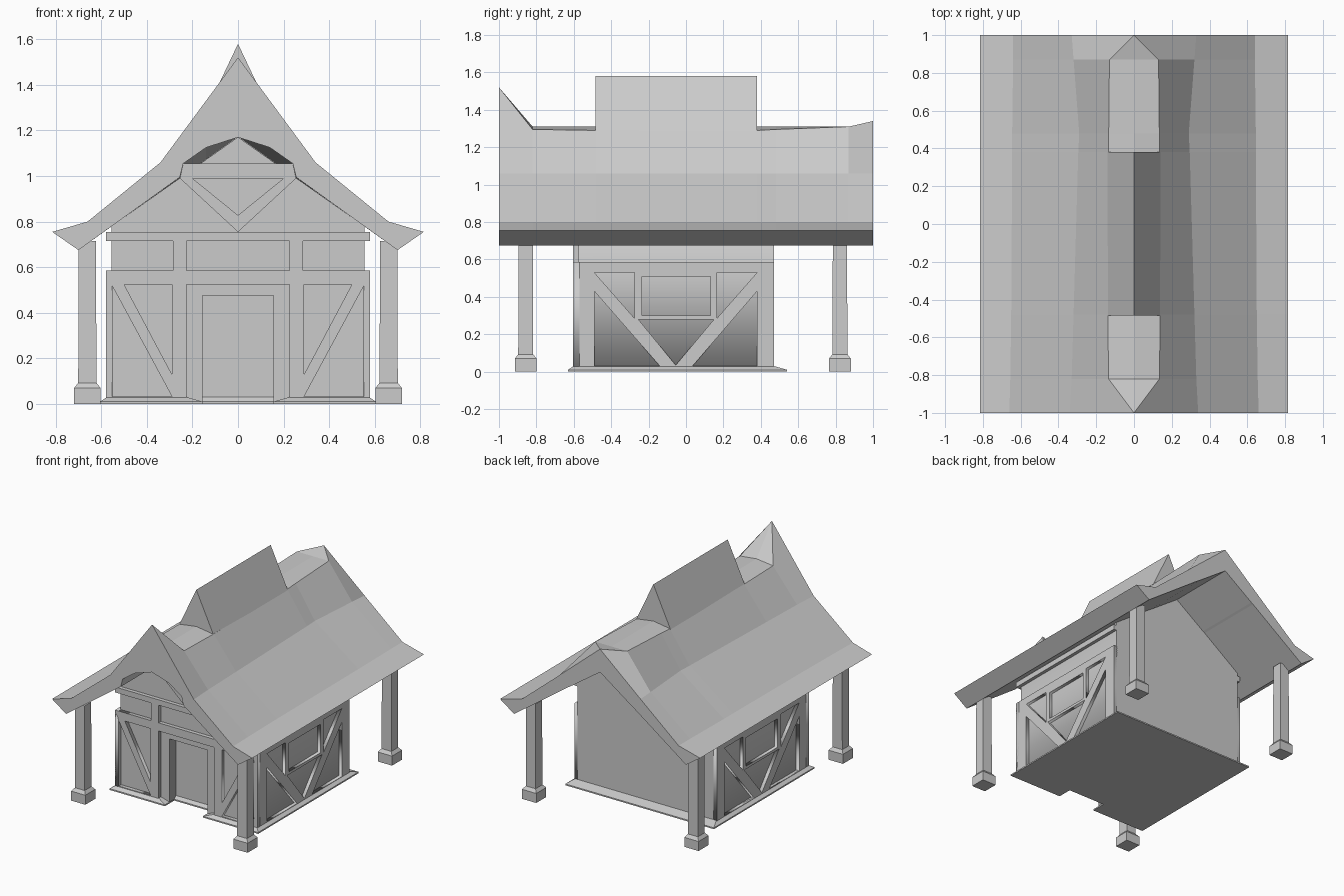
import bpy, bmesh
from mathutils import Matrix

if "Cube" in bpy.data.objects:
    bpy.data.objects.remove(bpy.data.objects["Cube"])


def finish(name, bm):
    bmesh.ops.remove_doubles(bm, verts=bm.verts, dist=0.0005)
    bmesh.ops.recalc_face_normals(bm, faces=bm.faces)
    me = bpy.data.meshes.new(name)
    bm.to_mesh(me)
    bm.free()
    ob = bpy.data.objects.new(name, me)
    bpy.context.collection.objects.link(ob)
    return ob


def loft(name, rings):
    """Closed solid through rings with equal point counts."""
    bm = bmesh.new()
    vs = [[bm.verts.new(p) for p in r] for r in rings]
    n = len(vs[0])
    for a, b in zip(vs, vs[1:]):
        for i in range(n):
            j = (i + 1) % n
            bm.faces.new((a[i], a[j], b[j], b[i]))
    bm.faces.new(vs[0])
    bm.faces.new(vs[-1])
    return finish(name, bm)


def box(name, x0, x1, y0, y1, z0, z1):
    ring = [(x0, y0), (x1, y0), (x1, y1), (x0, y1)]
    return loft(name, [[(x, y, z) for x, y in ring] for z in (z0, z1)])


def plate(name, outline, holes, d0, d1, axis='Y'):
    """Flat outline with holes, extruded from d0 to d1 along Y (front) or X (side)."""
    cu = bpy.data.curves.new(name, 'CURVE')
    cu.dimensions = '2D'
    cu.fill_mode = 'BOTH'
    cu.extrude = abs(d1 - d0) / 2
    for loop in [outline] + holes:
        sp = cu.splines.new('POLY')
        sp.points.add(len(loop) - 1)
        for p, (u, v) in zip(sp.points, loop):
            p.co = (u, v, 0, 1)
        sp.use_cyclic_u = True
    tmp = bpy.data.objects.new(name + "_tmp", cu)
    bpy.context.collection.objects.link(tmp)
    dg = bpy.context.evaluated_depsgraph_get()
    me = bpy.data.meshes.new_from_object(tmp.evaluated_get(dg))
    bm = bmesh.new()
    bm.from_mesh(me)
    bpy.data.objects.remove(tmp)
    bpy.data.meshes.remove(me)
    m = (d0 + d1) / 2
    if axis == 'Y':
        mat = Matrix(((1, 0, 0, 0), (0, 0, -1, m), (0, 1, 0, 0), (0, 0, 0, 1)))
    else:
        mat = Matrix(((0, 0, 1, m), (1, 0, 0, 0), (0, 1, 0, 0), (0, 0, 0, 1)))
    bm.transform(mat)
    return finish(name, bm)


def flip(pts):
    return [(-x, z) for x, z in pts]


def sym(half):
    """Outline from a right half, mirrored to the left."""
    return half + flip(half)[::-1]


# Roof: sections from front to back (y, ridge z, shoulder x, shoulder z, mid x, low x)
sections = [(-1, 1.52, 0, 1.52, .34, .66), (-.82, 1.31, .135, 1.295, .33, .655),
            (-.48, 1.31, .138, 1.29, .32, .65), (.38, 1.31, .135, 1.29, .295, .645),
            (.48, 1.31, .134, 1.295, .29, .645), (.87, 1.31, .13, 1.31, .32, .64),
            (1, 1.34, 0, 1.34, .33, .64)]
arch = [(.255, .995), (.24, 1.055), (.14, 1.125)]
straight = [(.255, .993), (.24, 1.002), (.14, 1.072)]
rings = []
for y, rz, sx, sz, mx, lx in sections:
    under = arch if y < 0 else straight
    half = [(sx, sz), (mx, 1.06), (lx, .80), (.815, .755), (.70, .675)] + under
    loop = [(0, rz)] + half + [(0, 1.17)] + flip(half)[::-1]
    rings.append([(x, y, z) for x, z in loop])
loft("roof", rings)

# Raised ridge in the middle of the roof
loft("ridge_cap", [[(-.14, y, 1.285), (.14, y, 1.285), (0, y, 1.58)] for y in (-.485, .38)])

# Wall core and front wall with door opening
plate("wall_core", [(-.555, .01), (.555, .01), (.555, .78), (0, 1.175), (-.555, .78)], [], -.50, .47)
plate("front_wall", sym([(.155, .475), (.155, .01), (.555, .01), (.555, .78), (0.001, 1.17)]),
      [], -.575, -.495)

# Front timber frame: braced panels either side of the door
tri_a = [(.50, .525), (.29, .525), (.29, .13)]
tri_b = [(.553, .52), (.553, .033), (.29, .033)]
plate("front_frame", sym([(.225, .525), (.225, .01), (.58, .01), (.58, .585)]),
      [tri_a, tri_b, flip(tri_a), flip(tri_b)], -.603, -.57)
for s, side in ((1, "right"), (-1, "left")):
    box("front_stud_" + side, *sorted((s * .225, s * .285)), -.603, -.57, .58, .72)
box("top_beam", -.58, .58, -.603, .47, .715, .755)

# Gable timbers
plate("gable_frame", sym([(.0005, .755), (.255, .99), (.24, 1.055)]),
      [[(-.2, .99), (.2, .99), (0, .828)]], -.603, -.57)

# Side timber frames with window and V brace
side_holes = [
    [(-.49, .43), (-.49, .03), (-.14, .03)],
    [(.38, .43), (.38, .03), (.035, .03)],
    [(-.255, .28), (.15, .28), (-.055, .035)],
    [(-.49, .53), (-.275, .53), (-.275, .285)],
    [(.38, .53), (.165, .53), (.165, .285)],
    [(-.235, .30), (.13, .30), (.13, .51), (-.235, .51)],
]
side_outline = [(-.603, .01), (.47, .01), (.47, .585), (-.603, .585)]
plate("side_frame_right", side_outline, side_holes, .55, .58, 'X')
plate("side_frame_left", side_outline, side_holes, -.58, -.55, 'X')


# Plinth with a sloped edge and a notch at the door
def footprint(w, d, front, back, notch, z):
    half = [(notch, d), (notch, front), (w, front), (w, back)]
    return [(x, y, z) for x, y in sym(half)]


loft("plinth", [footprint(.605, -.52, -.63, .54, .155, 0),
                footprint(.605, -.52, -.63, .54, .155, .01),
                footprint(.575, -.50, -.60, .47, .225, .03)])

# Corner posts on stepped feet
for s, side in ((1, "right"), (-1, "left")):
    for y, end in ((-.857, "front"), (.823, "back")):
        levels = [(.058, 0), (.058, .07), (.04, .093), (.038, .715)]
        loft(f"post_{end}_{side}",
             [[(s * .661 + a * r, y + b * r, z) for a, b in ((-1, -1), (1, -1), (1, 1), (-1, 1))]
              for r, z in levels])
